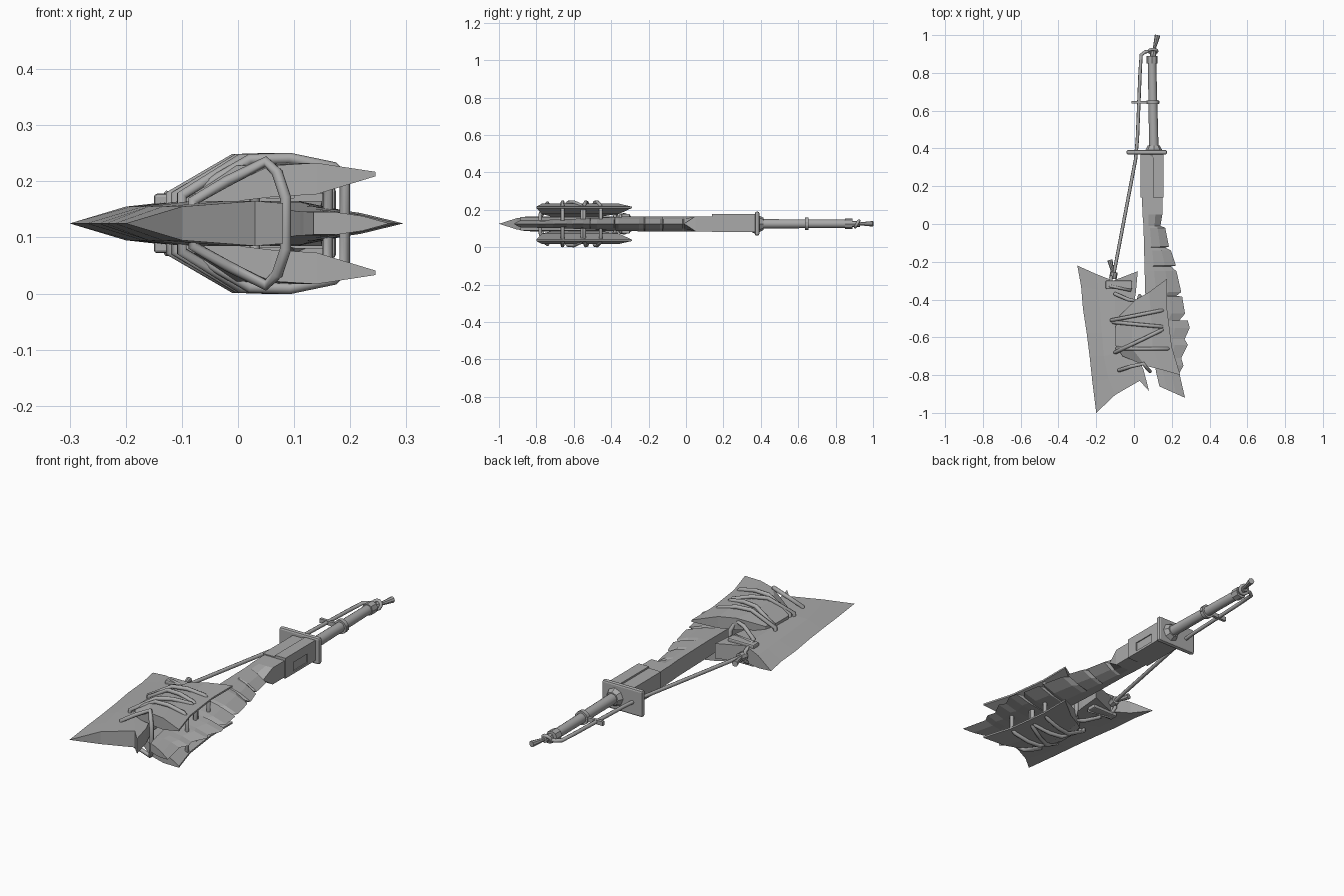
import bpy, bmesh, math
from mathutils import Vector

if "Cube" in bpy.data.objects:
    bpy.data.objects.remove(bpy.data.objects["Cube"])

ZC = 0.125  # mid-plane height of the whole weapon
steel = bpy.data.materials.new("grey_steel")
steel.diffuse_color = (0.4, 0.4, 0.4, 1)
steel.use_nodes = True
steel.node_tree.nodes["Principled BSDF"].inputs["Base Color"].default_value = steel.diffuse_color


def finish(ob, smooth=False):
    ob.data.materials.append(steel)
    bpy.ops.object.select_all(action='DESELECT')
    bpy.context.view_layer.objects.active = ob
    ob.select_set(True)
    if smooth:
        bpy.ops.object.shade_smooth_by_angle(angle=math.radians(40))
    return ob


def from_bmesh(name, bm, smooth=False):
    bmesh.ops.recalc_face_normals(bm, faces=bm.faces)
    me = bpy.data.meshes.new(name)
    bm.to_mesh(me)
    bm.free()
    ob = bpy.data.objects.new(name, me)
    bpy.context.collection.objects.link(ob)
    return finish(ob, smooth)


def slab(name, cols, flip=1):
    """Double-sided plate from columns of (x, y, z centre, half thickness)."""
    bm = bmesh.new()
    sides = []
    for s in (1, -1):
        sides.append([[bm.verts.new((x, y, ZC + flip * (z - ZC + s * h)))
                       for x, y, z, h in c] for c in cols])
    m, n = len(cols), len(cols[0])
    for g in sides:
        for i in range(m - 1):
            for j in range(n - 1):
                bm.faces.new((g[i][j], g[i + 1][j], g[i + 1][j + 1], g[i][j + 1]))
    rim = [(i, 0) for i in range(m)] + [(m - 1, j) for j in range(1, n)]
    rim += [(i, n - 1) for i in range(m - 2, -1, -1)] + [(0, j) for j in range(n - 2, 0, -1)]
    t, b = sides
    for (i, j), (k, l) in zip(rim, rim[1:] + rim[:1]):
        bm.faces.new((t[i][j], t[k][l], b[k][l], b[i][j]))
    bmesh.ops.remove_doubles(bm, verts=bm.verts, dist=0.0005)
    return from_bmesh(name, bm)


def tube(name, pts, r, cyclic=False):
    cu = bpy.data.curves.new(name, 'CURVE')
    cu.dimensions = '3D'
    cu.bevel_depth = r
    cu.bevel_resolution = 2
    cu.use_fill_caps = True
    sp = cu.splines.new('POLY')
    sp.points.add(len(pts) - 1)
    for p, q in zip(sp.points, pts):
        p.co = (*q, 1)
    sp.use_cyclic_u = cyclic
    ob = bpy.data.objects.new(name, cu)
    bpy.context.collection.objects.link(ob)
    finish(ob)
    bpy.ops.object.convert(target='MESH')
    return finish(bpy.context.object, True) if not ob.data.materials else ob


def rod(name, a, b, r1, r2, sides=16):
    a, b = Vector(a), Vector(b)
    bm = bmesh.new()
    bmesh.ops.create_cone(bm, cap_ends=True, segments=sides, radius1=r1, radius2=r2,
                          depth=(b - a).length)
    rot = (b - a).to_track_quat('Z', 'Y').to_matrix()
    for v in bm.verts:
        v.co = rot @ v.co + (a + b) / 2
    return from_bmesh(name, bm, sides > 8)


def box(name, lo, hi, bevel=0.0):
    bm = bmesh.new()
    bmesh.ops.create_cube(bm, size=1)
    for v in bm.verts:
        v.co = [l + (c + 0.5) * (h - l) for c, l, h in zip(v.co, lo, hi)]
    if bevel:
        bmesh.ops.bevel(bm, geom=bm.edges[:], offset=bevel, segments=2,
                        affect='EDGES', profile=0.5)
    return from_bmesh(name, bm)


def lerp(table, y):
    for (y0, v0), (y1, v1) in zip(table, table[1:]):
        if y >= y1:
            return v0 + (v1 - v0) * min(1, max(0, (y0 - y) / (y0 - y1)))
    return table[-1][1]


# broad axe head with a sharp outer edge
head = [
    (0.0, [(-.30, -.22), (-.28, -.33), (-.27, -.45), (-.25, -.58), (-.235, -.70), (-.22, -.84), (-.20, -1.0)]),
    (.03, [(-.20, -.265), (-.19, -.35), (-.18, -.45), (-.17, -.58), (-.16, -.70), (-.135, -.82), (-.10, -.905)]),
    (.04, [(-.11, -.30), (-.10, -.38), (-.10, -.47), (-.10, -.58), (-.08, -.68), (-.02, -.76), (.03, -.83)]),
    (.036, [(.02, -.25), (.01, -.36), (-.01, -.48), (-.01, -.58), (.01, -.68), (.05, -.77), (.08, -.885)])]
slab("axe_head", [[(x, y, ZC, h) for x, y in pts] for h, pts in head])

# long jagged back blade
jag = [(.15, .36), (.15, .05), (.14, -.01), (.165, -.02), (.185, -.12), (.165, -.125), (.195, -.14),
       (.222, -.22), (.195, -.225), (.225, -.25), (.25, -.36), (.225, -.38), (.255, -.385),
       (.27, -.475), (.24, -.51), (.285, -.512), (.295, -.55), (.268, -.61), (.285, -.64),
       (.25, -.71), (.262, -.75), (.24, -.79), (.27, -.92)]
left = [(.36, .035), (.15, .035), (0, .05), (-.2, .055), (-.38, .06), (-.6, .08), (-.74, .11), (-.92, .135)]
thick = [(.36, .04), (-.3, .04), (-.7, .022), (-.92, .02)]
cols = [[], [], [], []]
for x, y in jag:
    l, h, s = lerp(left, y), lerp(thick, y), max(0, (-y - .78) / .14)
    straight = y > 0.04
    for c, t, k in zip(cols, (0, .3, .65, 1), (1, 1, .65, 0)):
        c.append((l + (x - l) * t, y + .06 * s * (1 - t), ZC, h if straight else h * k))
slab("back_blade", cols)

# clamp plates above and below the blades
clamp = [
    (.168, .010, [(-.08, -.49), (-.10, -.55), (-.10, -.64), (-.06, -.70)]),
    (.200, .028, [(.01, -.40), (-.01, -.51), (-.01, -.66), (.06, -.75)]),
    (.205, .028, [(.08, -.36), (.09, -.48), (.10, -.66), (.14, -.77)]),
    (.213, .004, [(.175, -.29), (.175, -.45), (.20, -.65), (.245, -.80)])]
for name, flip in (("upper_clamp", 1), ("lower_clamp", -1)):
    slab(name, [[(x, y, z, h) for x, y in pts] for z, h, pts in clamp], flip)

# cord lashings around the clamps
laces = [(-.12, -.51, .16, -.455), (-.11, -.52, .16, -.545), (-.10, -.68, .16, -.555),
         (-.09, -.66, .19, -.66)]
for i, (xl, yl, xr, yr) in enumerate(laces):
    def at(t, z):
        return (xl + (xr - xl) * t, yl + (yr - yl) * t, z)
    top = [at(0, .175), at(.40, .239), at(.65, .241), at(.93, .225), at(1, .205)]
    tube(f"lashing_{i + 1}", top + [(x, y, 2 * ZC - z) for x, y, z in reversed(top)], .010, True)

# front lashing bowed through the gap, and rear lashing by the neck
for name, top in (("front_lashing", [(-.08, -.775, .165), (-.02, -.755, .20), (.05, -.74, .235),
                                     (.07, -.765, .215), (.085, -.78, .17)]),
                  ("rear_lashing", [(-.10, -.37, .17), (-.03, -.40, .20), (.02, -.41, .21),
                                    (.03, -.38, .17)])):
    tube(name, top + [(x, y, 2 * ZC - z) for x, y, z in reversed(top)], .010, True)

# slotted cheek bracket beside the blade root
for n, lo, hi in (("cheek_upper", (.10, .14, .135), (.155, .37, .178)),
                  ("cheek_lower", (.10, .14, .080), (.155, .37, .092)),
                  ("cheek_rear", (.10, .31, .09), (.155, .37, .14)),
                  ("cheek_front", (.10, .14, .09), (.155, .20, .14))):
    box(n, lo, hi)
box("blade_root", (.035, .14, .082), (.14, .37, .170))

# guard plate with collar
box("guard", (-.04, .368, .062), (.175, .392, .190), .009)
rod("front_collar", (.10, .352, ZC), (.10, .372, ZC), .045, .055, 8)
rod("rear_collar", (.105, .39, ZC), (.105, .415, ZC), .045, .032, 8)

# grip, ring and pommel
rod("grip", (.105, .40, ZC), (.095, .88, ZC), .025, .022)
rod("grip_ring", (.10, .635, ZC), (.10, .655, ZC), .033, .033)
box("ring_bar", (-.012, .638, .115), (.135, .652, .135))
rod("pommel", (.095, .85, ZC), (.095, .89, ZC), .029, .029, 8)
rod("pommel_pin", (.10, .88, ZC), (.105, .93, ZC), .016, .016, 8)
tube("pommel_knot", [(.10 + .022 * math.cos(a), .915 + .010 * math.sin(a), ZC + .018 * math.sin(a))
                     for a in [k * math.pi / 5 for k in range(10)]], .008, True)
rod("cord_tail", (.108, .93, ZC), (.125, 1.0, ZC), .008, .015, 8)

# tension cord from pommel to axe head
tube("tension_cord", [(.10, .915, ZC), (.06, .912, ZC), (.038, .895, ZC), (.032, .80, ZC),
                      (.018, .45, ZC), (.008, .34, ZC), (-.11, -.28, ZC)], .009)
rod("cord_knot", (-.106, -.255, ZC), (-.112, -.29, ZC), .02, .02, 8)
rod("cord_end", (-.11, -.265, ZC), (-.128, -.19, ZC), .007, .014, 8)

# cord loop around the top of the axe head
tube("head_loop", [(-.12, -.28, .15), (-.125, -.33, .175), (-.02, -.35, .172),
                   (-.02, -.35, .078), (-.125, -.33, .075), (-.12, -.28, .10)], .009, True)
box("head_socket", (-.15, -.345, .072), (-.01, -.30, .178), .006)
